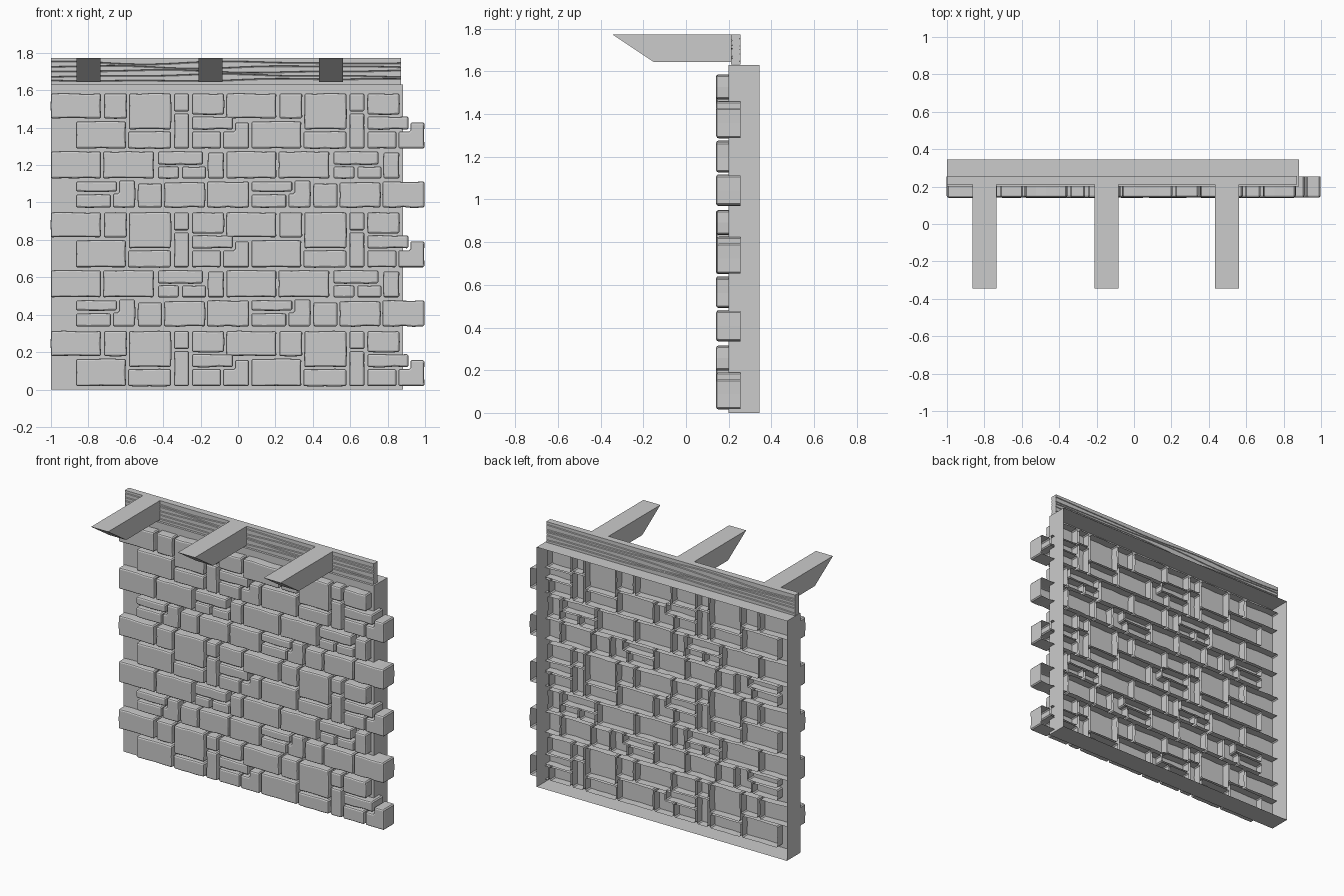
import bpy, bmesh, math, random
from mathutils import Vector

if "Cube" in bpy.data.objects:
    bpy.data.objects.remove(bpy.data.objects["Cube"])
random.seed(4)


def finish(bm, name):
    me = bpy.data.meshes.new(name)
    bm.to_mesh(me)
    bm.free()
    ob = bpy.data.objects.new(name, me)
    bpy.context.collection.objects.link(ob)
    return ob


def rect(x0, x1, top, bottom):
    return [(x0, bottom), (x1, bottom), (x1, top), (x0, top)]


# Stone outlines in layout units (187 per scene unit, measured down from z = 2.086)
UNIT, PERIOD_X, PERIOD_Z = 187.0, 175.3, 118.8
course_a = [rect(*r) for r in (
    (51, 101, 94, 119), (104, 127, 94, 119), (129, 171, 94, 130),
    (174, 189, 94, 112), (192, 224, 94, 115), (76, 126, 122, 149),
    (128, 171, 132, 149), (174, 189, 114, 149), (192, 233, 117, 130),
    (192, 221, 132, 149))]
course_a.append([(223, 149), (249, 149), (249, 123), (235, 123), (235, 132), (223, 132)])
course_b = [rect(*r) for r in (
    (51, 101, 152, 179), (103, 154, 152, 179), (158, 203, 152, 165),
    (158, 179, 167, 179), (182, 206, 167, 179), (208, 224, 153, 179),
    (76, 117, 182, 192), (76, 111, 195, 208), (138, 162, 184, 208),
    (164, 205, 183, 208), (207, 249, 182, 208))]
course_b.append([(113, 208), (135, 208), (135, 181), (119, 181), (119, 194), (113, 194)])


def rough_outline(corners):
    """Clip the corners and break long edges into slightly uneven runs."""
    pts = [Vector(c) for c in corners]
    out = []
    for i, p in enumerate(pts):
        q = pts[(i + 1) % len(pts)]
        d = (q - p).normalized()
        a, b = p + d * 1.3, q - d * 1.3
        side = Vector((-d.y, d.x))
        n = max(1, round((b - a).length / 11))
        for k in range(n + 1):
            wob = random.uniform(-0.6, 0.6) if 0 < k < n else 0
            out.append(a.lerp(b, k / n) + side * wob)
    return out


def add_stone(bm, outline, dx, dz):
    """Open-backed block with a chamfered, worn front face."""
    front, back = [], []
    lift = random.uniform(0, 0.003)
    for p in outline:
        x = (p.x + dx - 238) / UNIT
        z = (390 - p.y - dz) / UNIT
        front.append(bm.verts.new((x, 0.154 - lift, z)))
        back.append(bm.verts.new((x, 0.255, z)))
    n = len(front)
    for i in range(n):
        j = (i + 1) % n
        bm.faces.new((front[j], front[i], back[i], back[j]))
    cap = bm.faces.new(front)
    cap.normal_update()
    for thick, depth in ((0.003, 0.007), (0.007, 0.004)):
        bmesh.ops.inset_region(bm, faces=[cap], thickness=thick, depth=depth,
                               use_boundary=True, use_even_offset=True)


# Stone courses: two copies of the pattern across, stacked alternately
for name, course, levels in (("stone_course_wide", course_a, 3),
                             ("stone_course_narrow", course_b, 2)):
    outlines = [rough_outline(c) for c in course]
    for level in range(levels):
        bm = bmesh.new()
        for copy in range(2):
            for o in outlines:
                add_stone(bm, o, copy * PERIOD_X, level * PERIOD_Z)
        finish(bm, f"{name}_{level + 1}")

# Backing panel: shallow tray open at the back
bm = bmesh.new()
corners = [(-1, 0), (0.882, 0), (0.882, 1.63), (-1, 1.63)]
f = [bm.verts.new((x, 0.2, z)) for x, z in corners]
b = [bm.verts.new((x, 0.345, z)) for x, z in corners]
bm.faces.new(f)
for i in range(4):
    j = (i + 1) % 4
    bm.faces.new((f[j], f[i], b[i], b[j]))
finish(bm, "backing_panel")


# Timber beam: cross-section with wavering grain grooves, lofted along x
def grain_side(x, y, inward, phase):
    pts = [(y, 1.632)]
    for k in range(5):
        z = 1.655 + k * 0.023
        z += 0.006 * math.sin(x * (3 + k * 0.7) + phase + k * 1.9)
        z += 0.003 * math.sin(x * 9 + k * 2.3 + phase)
        pts += [(y, z - 0.003), (y + inward * 0.006, z), (y, z + 0.003)]
    return pts + [(y, 1.773)]


bm = bmesh.new()
rings = []
COLS = 44
for c in range(COLS + 1):
    x = -1 + 1.872 * c / COLS
    section = grain_side(x, 0.212, 1, 0) + grain_side(x, 0.256, -1, 2)[::-1]
    rings.append([bm.verts.new((x, y, z)) for y, z in section])
for r, s in zip(rings, rings[1:]):
    for i in range(len(r)):
        j = (i + 1) % len(r)
        bm.faces.new((r[i], s[i], s[j], r[j]))
bm.faces.new(rings[0])
bm.faces.new(rings[-1][::-1])
bmesh.ops.recalc_face_normals(bm, faces=bm.faces)
finish(bm, "timber_beam")

# Three rafters with slanted tips
for k, xc in enumerate((-0.80, -0.147, 0.498)):
    bm = bmesh.new()
    prof = [(-0.345, 1.773), (-0.15, 1.643), (0.22, 1.643), (0.22, 1.773)]
    face = bm.faces.new([bm.verts.new((xc - 0.064, y, z)) for y, z in prof])
    ext = bmesh.ops.extrude_face_region(bm, geom=[face], use_keep_orig=True)
    moved = [g for g in ext["geom"] if isinstance(g, bmesh.types.BMVert)]
    bmesh.ops.translate(bm, verts=moved, vec=(0.128, 0, 0))
    bmesh.ops.recalc_face_normals(bm, faces=bm.faces)
    finish(bm, f"rafter_{k + 1}")
